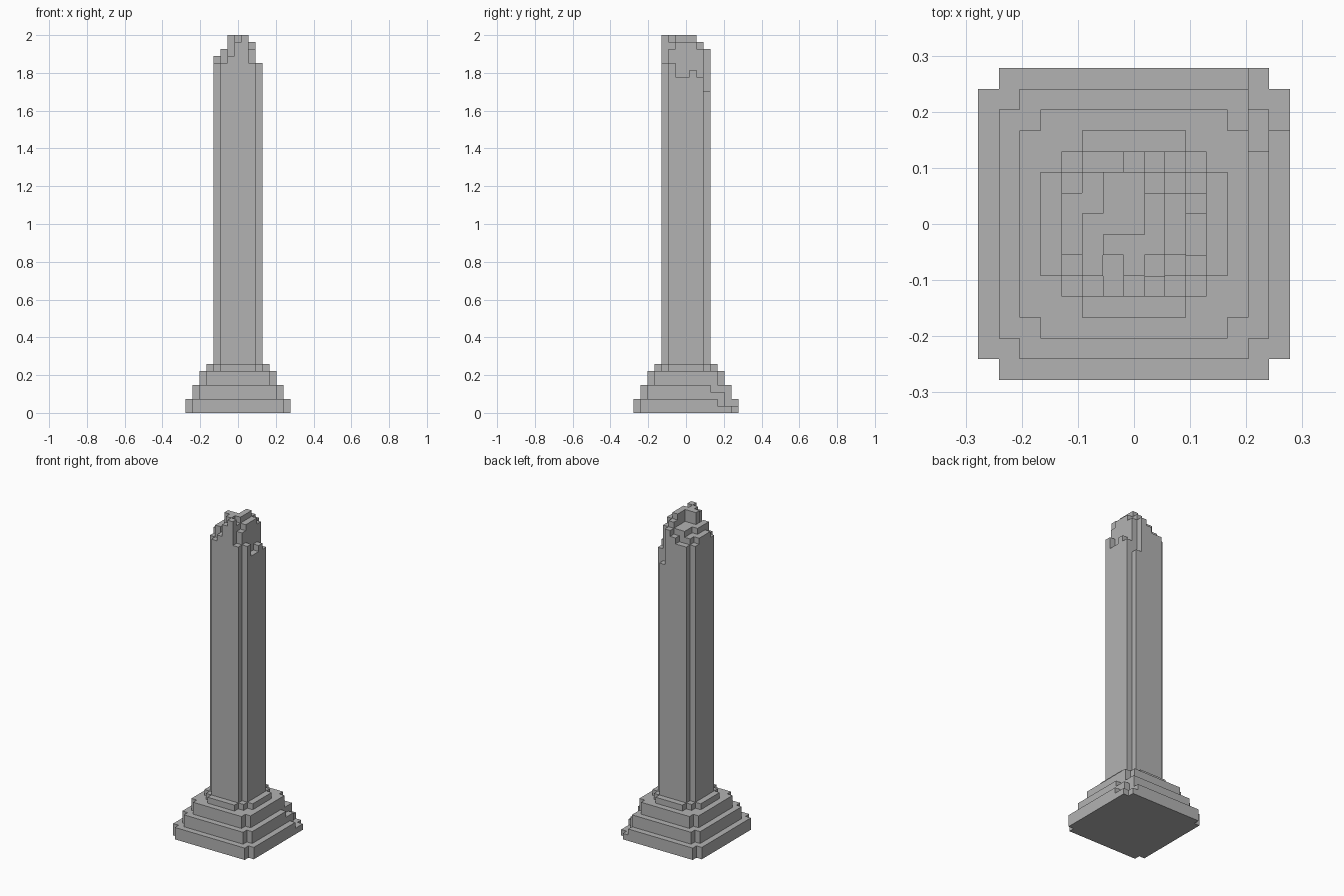
import bpy
import bmesh

cube = bpy.data.objects.get("Cube")
if cube:
    bpy.data.objects.remove(cube, do_unlink=True)

UNIT = 2 / 54  # edge length of one block

stone = bpy.data.materials.new("grey_stone")
stone.use_nodes = True
grey = (0.45, 0.45, 0.45, 1)
stone.diffuse_color = grey
stone.node_tree.nodes["Principled BSDF"].inputs["Base Color"].default_value = grey


def plan(half, corner=1):
    """Square block plan, its corners cut back in a staircase."""
    span = range(-half, half + 1)
    return [(i, j) for i in span for j in span
            if abs(i) + abs(j) <= 2 * half - corner]


def build(name, bottom, tops):
    """Join block columns into one shell, with walls only where exposed."""
    bm = bmesh.new()

    def quad(points):
        bm.faces.new([bm.verts.new([c * UNIT for c in p]) for p in points])

    for (i, j), top in tops.items():
        ring = [(i - .5, j - .5), (i + .5, j - .5),
                (i + .5, j + .5), (i - .5, j + .5)]
        quad([(x, y, top) for x, y in ring])
        quad([(x, y, bottom) for x, y in reversed(ring)])
        neighbours = [(i, j - 1), (i + 1, j), (i, j + 1), (i - 1, j)]
        for k, cell in enumerate(neighbours):
            low = tops.get(cell, bottom)
            if low < top:
                a, b = ring[k], ring[(k + 1) % 4]
                quad([(*a, low), (*b, low), (*b, top), (*a, top)])

    # Merge the blocks into large flat faces
    bmesh.ops.remove_doubles(bm, verts=bm.verts[:], dist=UNIT / 100)
    bmesh.ops.dissolve_limit(bm, angle_limit=0.01,
                             verts=bm.verts[:], edges=bm.edges[:])
    mesh = bpy.data.meshes.new(name)
    bm.to_mesh(mesh)
    bm.free()
    mesh.materials.append(stone)
    obj = bpy.data.objects.new(name, mesh)
    bpy.context.collection.objects.link(obj)


# Stepped plinth, with blocks chipped from the back left corner
chips = {
    "lower_step": [(7, 5), (7, 6), (6, 6), (6, 7)],
    "middle_step": [(6, 4), (6, 5)],
}
steps = [("lower_step", 7, 0, 2), ("middle_step", 6, 2, 4),
         ("upper_step", 5, 4, 6)]
for name, half, bottom, top in steps:
    tops = {cell: top for cell in plan(half)}
    for cell in chips.get(name, []):
        tops[cell] = top - 1
    build(name, bottom, tops)

# Thin collar around the foot of the shaft
build("collar", 6, {cell: 7 for cell in plan(4, 2)})

# Tall shaft with notched corners
SHAFT_TOP = 46
build("shaft", 7, {cell: SHAFT_TOP for cell in plan(3)})

# Ragged broken crown: blocks above the shaft, rows run from back to front
rows = ["-44560-",
        "4566762",
        "5566873",
        "5666872",
        "5688872",
        "4658764",
        "-45784-"]
crown = {}
for r, row in enumerate(rows):
    for c, mark in enumerate(row):
        if mark not in "-0":
            crown[c - 3, 3 - r] = SHAFT_TOP + int(mark)
build("broken_crown", SHAFT_TOP, crown)
